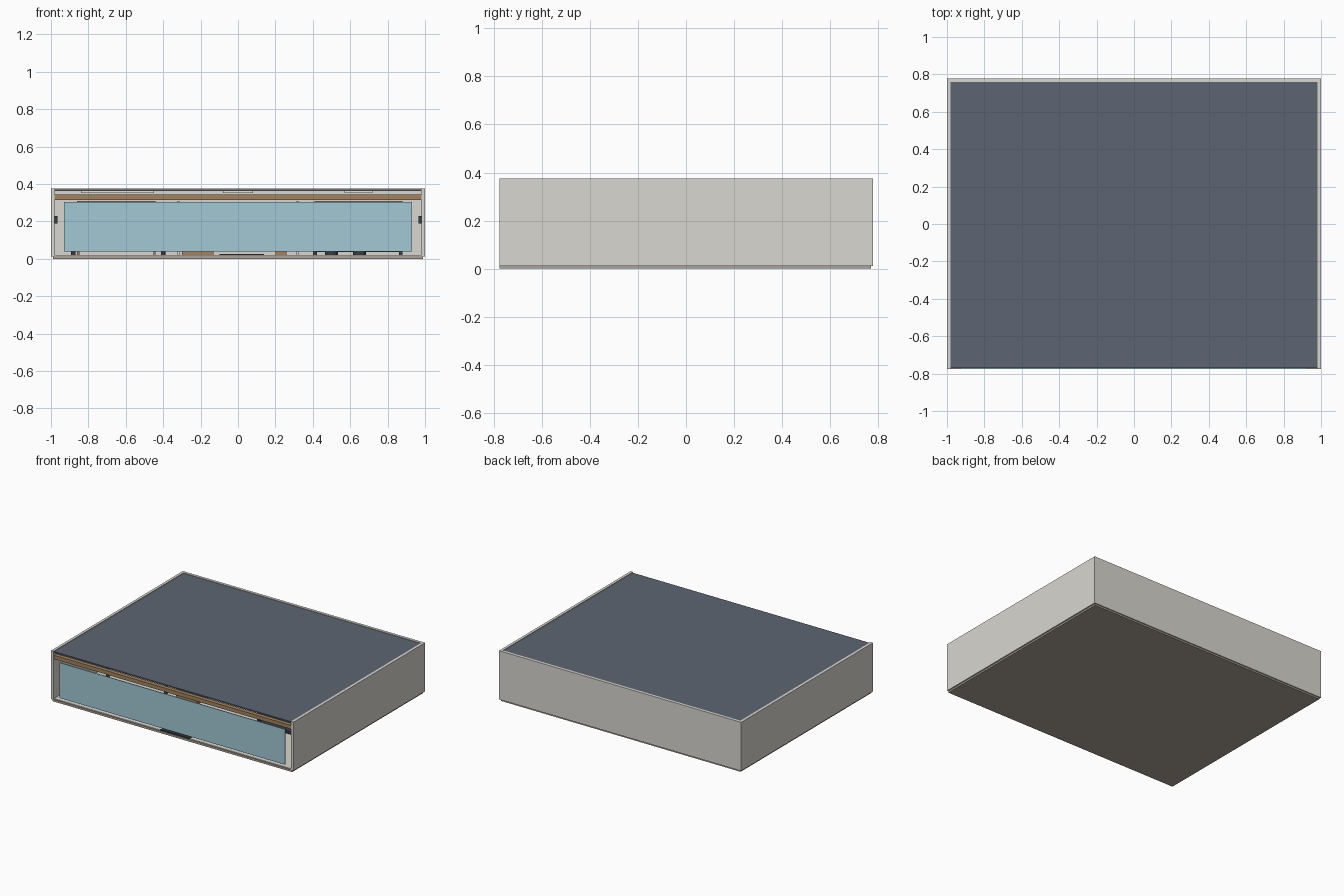
import bpy, math
from mathutils import Vector

if "Cube" in bpy.data.objects:
    bpy.data.objects.remove(bpy.data.objects["Cube"])

# Materials
def mat(name, *rgb):
    m = bpy.data.materials.new(name)
    m.diffuse_color = (*rgb, 1)
    m.use_nodes = True
    m.node_tree.nodes["Principled BSDF"].inputs["Base Color"].default_value = m.diffuse_color
    return m

PLASTER = mat("plaster", 0.69, 0.68, 0.63)
SLATE = mat("slate", 0.11, 0.13, 0.17)
WOOD = mat("wood", 0.36, 0.23, 0.12)
BASE = mat("base", 0.42, 0.37, 0.32)
GLASS = mat("glass", 0.36, 0.58, 0.66)
DARK = mat("dark_metal", 0.04, 0.045, 0.055)
LAMP = mat("lamp", 0.8, 0.77, 0.66)


# Box given by its extents on each axis
def box(name, x, y, z, m):
    bpy.ops.mesh.primitive_cube_add(size=1)
    o = bpy.context.object
    o.name = name
    for v in o.data.vertices:
        v.co = Vector(((x[0] + x[1]) / 2 + v.co.x * (x[1] - x[0]),
                       (y[0] + y[1]) / 2 + v.co.y * (y[1] - y[0]),
                       (z[0] + z[1]) / 2 + v.co.z * (z[1] - z[0])))
    o.data.materials.append(m)
    return o


def cylinder(name, loc, r, depth, m, rot=(0, 0, 0)):
    bpy.ops.mesh.primitive_cylinder_add(vertices=20, radius=r, depth=depth,
                                        location=loc, rotation=rot)
    o = bpy.context.object
    o.name = name
    o.data.materials.append(m)
    bpy.ops.object.shade_smooth_by_angle()
    return o


# Building shell
box("base_slab", (-0.99, 0.99), (-0.775, 0.77), (0, 0.015), BASE)
box("floor", (-0.98, 0.98), (-0.77, 0.758), (0.015, 0.02), PLASTER)
box("back_wall", (-1, 1), (0.758, 0.778), (0.012, 0.375), PLASTER)
for s in (-1, 1):
    box("side_wall", sorted((s * 0.98, s)), (-0.775, 0.758), (0.012, 0.375), PLASTER)
    box("wall_lamp", sorted((s * 0.965, s * 0.98)), (-0.4, -0.36), (0.19, 0.23), DARK)
box("roof", (-0.98, 0.98), (-0.77, 0.758), (0.362, 0.371), SLATE)

# Open front: glass, timber header and threshold mat
box("front_glass", (-0.93, 0.93), (-0.776, -0.770), (0.04, 0.303), GLASS)
box("front_header", (-0.98, 0.98), (-0.77, -0.74), (0.315, 0.343), WOOD)
box("threshold_mat", (-0.1, 0.14), (-0.775, -0.68), (0.018, 0.026), DARK)
for y in (-0.45, -0.1, 0.25, 0.6):
    box("ceiling_beam", (-0.98, 0.98), (y - 0.015, y + 0.015), (0.318, 0.34), WOOD)

# Ceiling lights
for x0, x1 in ((-0.84, -0.45), (-0.08, 0.08), (0.57, 0.72)):
    for y in (-0.5, 0.1):
        box("ceiling_light", (x0, x1), (y - 0.03, y + 0.03), (0.353, 0.362), LAMP)

# Bay partitions
for s in (-1, 1):
    box("partition", (s * 0.32 - 0.006, s * 0.32 + 0.006), (-0.2, 0.758), (0.02, 0.31), PLASTER)


# Shelving against the back wall and low tables in the side bays
def shelf_unit(x0, x1):
    for x in (x0, x1 - 0.012):
        box("shelf_side", (x, x + 0.012), (0.6, 0.75), (0.02, 0.31), WOOD)
    for z in (0.04, 0.13, 0.22, 0.298):
        box("shelf_board", (x0, x1), (0.6, 0.75), (z, z + 0.012), WOOD)


def table(x0, x1, y0, y1, h):
    box("table_top", (x0, x1), (y0, y1), (h - 0.015, h), DARK)
    for x in (x0 + 0.02, x1 - 0.02):
        for y in (y0 + 0.02, y1 - 0.02):
            cylinder("table_leg", (x, y, h / 2 + 0.005), 0.012, h - 0.03, DARK)


shelf_unit(-0.86, -0.44)
shelf_unit(0.41, 0.88)
table(-0.9, -0.38, -0.3, 0.1, 0.12)

# Stacked rack in the right bay
for z in (0.035, 0.1, 0.165):
    box("rack_tray", (0.4, 0.88), (-0.35, 0.1), (z, z + 0.02), DARK)
for x in (0.41, 0.87):
    for y in (-0.34, 0.09):
        box("rack_post", (x - 0.01, x + 0.01), (y - 0.01, y + 0.01), (0.02, 0.2), DARK)
for x in (0.5, 0.65):
    cylinder("stool", (x, -0.55, 0.06), 0.035, 0.08, DARK)

# Counter in the middle bay
box("counter", (-0.3, -0.13), (-0.3, 0.4), (0.02, 0.12), WOOD)
box("side_cabinet", (0.2, 0.26), (-0.1, 0.2), (0.02, 0.11), WOOD)
